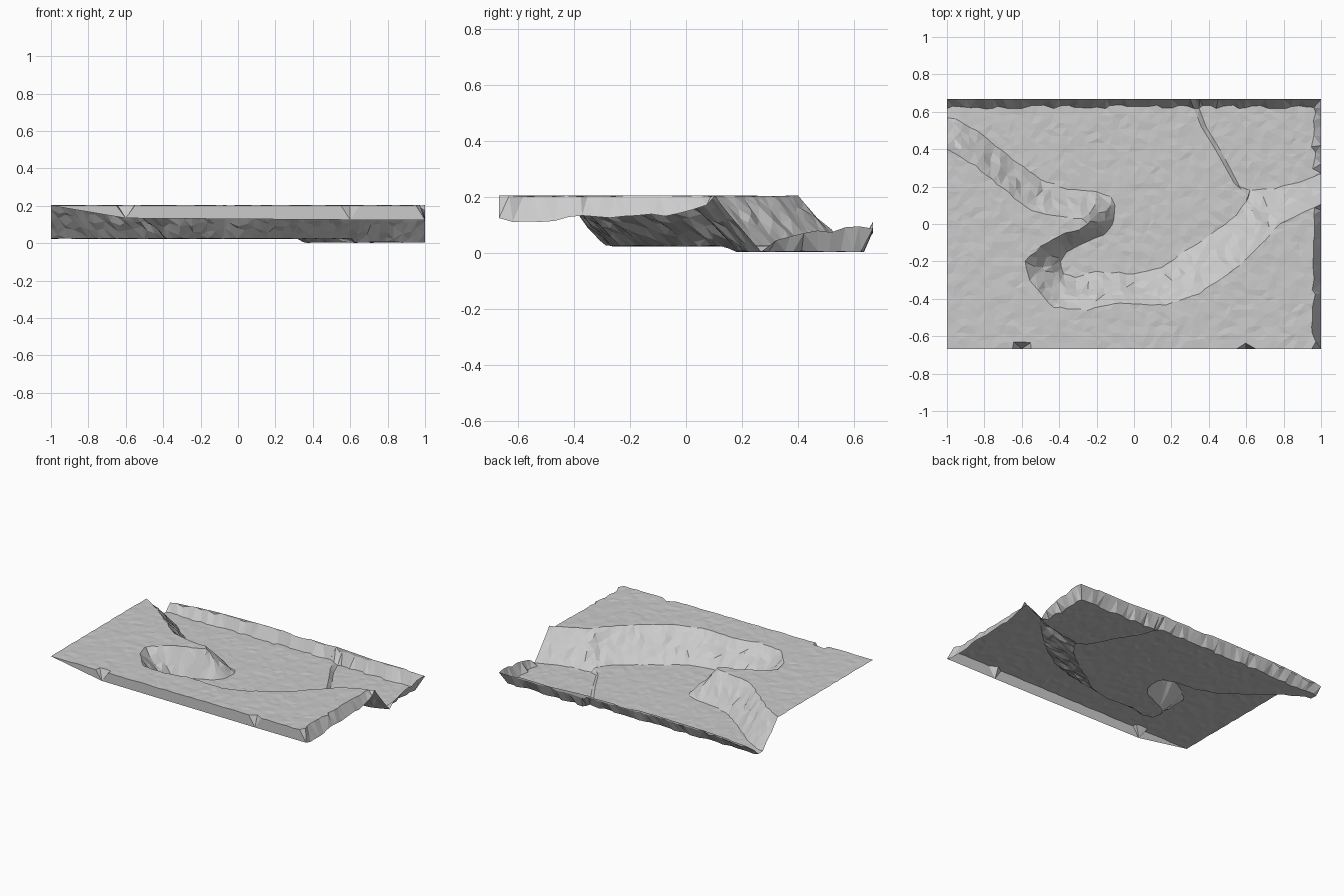
import bpy, random
from mathutils import Vector
from mathutils.geometry import delaunay_2d_cdt, intersect_point_line

if "Cube" in bpy.data.objects:
    bpy.data.objects.remove(bpy.data.objects["Cube"])

random.seed(4)
HY = 0.667
TOP, LOW, LOWEST = 0.203, 0.025, 0.005

# cliff foot, cliff brow and the two edges of the small step, as plan paths
FOOT = [(-1, .57), (-.95, .565), (-.8, .47), (-.65, .345), (-.5, .24), (-.36, .185), (-.2, .175),
        (-.12, .145), (-.1, .1), (-.115, 0), (-.16, -.06), (-.25, -.09), (-.36, -.15), (-.39, -.2),
        (-.38, -.27), (-.31, -.285), (-.2, -.255), (0, -.265), (.15, -.23), (.3, -.13), (.45, -.03),
        (.55, .05), (.6, .12), (.62, .18), (.75, .19), (.88, .22), (1, .27)]
BROW = [(-1, .4), (-.85, .31), (-.7, .19), (-.55, .07), (-.4, .04), (-.28, .03), (-.25, 0),
        (-.29, -.03), (-.4, -.06), (-.5, -.12), (-.585, -.2), (-.56, -.3), (-.49, -.38), (-.43, -.445),
        (-.25, -.46), (-.1, -.425), (0, -.43), (.17, -.43), (.35, -.37), (.5, -.27), (.62, -.17),
        (.7, -.09), (.78, 0), (.86, .04), (1, .105)]
STEP_TOP = [(.3, HY), (.36, .52), (.44, .39), (.535, .22), (.61, .15)]
STEP_FOOT = [(.33, HY), (.385, .52), (.465, .39), (.565, .2), (.62, .18)]
FRAME = [(-1, -HY), (1, -HY), (1, HY), (-1, HY), (-1, -HY)]


def resample(path, spacing, jitter):
    out = []
    for a, b in zip(path, path[1:]):
        a, b = Vector(a), Vector(b)
        n = max(1, round((b - a).length / spacing))
        for i in range(n):
            p = a.lerp(b, i / n)
            if out:
                p += Vector((random.uniform(-jitter, jitter), random.uniform(-jitter, jitter)))
            out.append(p)
    return out + [Vector(path[-1])]


def distance(p, path):
    best = 9
    for a, b in zip(path, path[1:]):
        q, f = intersect_point_line(p, a, b)
        q = a.lerp(b, min(1, max(0, f)))
        best = min(best, (p - q.to_2d()).length)
    return best


def inside(p, poly):
    hit = False
    for a, b in zip(poly, poly[1:] + poly[:1]):
        if (a.y > p.y) != (b.y > p.y) and p.x < a.x + (p.y - a.y) * (b.x - a.x) / (b.y - a.y):
            hit = not hit
    return hit


def x_at(path, y):
    for a, b in zip(path, path[1:]):
        if y >= b[1]:
            return a[0] + (b[0] - a[0]) * (y - a[1]) / (b[1] - a[1])
    return path[-1][0]


foot, brow = resample(FOOT, .04, .004), resample(BROW, .04, .004)
plateau = brow + [Vector((1, -HY)), Vector((-1, -HY))]
lowland = foot + [Vector((1, HY)), Vector((-1, HY))]


def step_fraction(p):
    a, b = x_at(STEP_TOP, p.y), x_at(STEP_FOOT, p.y)
    return min(1, max(0, (p.x - a) / max(b - a, .01)))


def height(p):
    df, db = distance(p, foot), distance(p, brow)
    low = LOW + (LOWEST - LOW) * step_fraction(p)
    if db < 1e-4 or (df > 1e-4 and inside(p, plateau)):
        return TOP + random.uniform(-.0025, .002)
    if df < 1e-4 or inside(p, lowland):
        return low + random.uniform(-.0025, .002)
    t = df / (df + db)
    return low + (TOP - low) * t + random.uniform(-.011, .011) * min(1, 5 * t * (1 - t))


# plan triangulation: constrained paths plus a jittered scatter
points, edges = [], []
for path in (foot, brow, resample(STEP_TOP, .05, 0), resample(STEP_FOOT, .05, 0),
             resample(FRAME, .05, 0)):
    # the frame stays straight so the sheet has clean sides
    edges += [(len(points) + i, len(points) + i + 1) for i in range(len(path) - 1)]
    points += path
keep = [p for p in points]
for i in range(1, 50):
    for j in range(1, 33):
        p = Vector((-1 + i * .04 + random.uniform(-.012, .012),
                    -HY + j * HY / 16.5 + random.uniform(-.012, .012)))
        if min((p - q).length for q in keep) > .018:
            points.append(p)
verts, _, faces = delaunay_2d_cdt(points, edges, [], 0, 1e-5)[:3]
coords = [(v.x, v.y, height(v)) for v in verts]

# sort the triangles into named parts
parts = {"upper_plateau": [], "cliff_slope": [], "lower_ground": [], "small_step": []}
for f in faces:
    c = sum((verts[i] for i in f), Vector((0, 0))) / 3
    if inside(c, plateau):
        name = "upper_plateau"
    elif not inside(c, lowland):
        name = "cliff_slope"
    else:
        name = "small_step" if 0 < step_fraction(c) < 1 else "lower_ground"
    parts[name].append(f)

for name, tris in parts.items():
    used = sorted({i for f in tris for i in f})
    index = {v: k for k, v in enumerate(used)}
    mesh = bpy.data.meshes.new(name)
    mesh.from_pydata([coords[i] for i in used], [], [[index[i] for i in f] for f in tris])
    mesh.update()
    bpy.context.collection.objects.link(bpy.data.objects.new(name, mesh))
